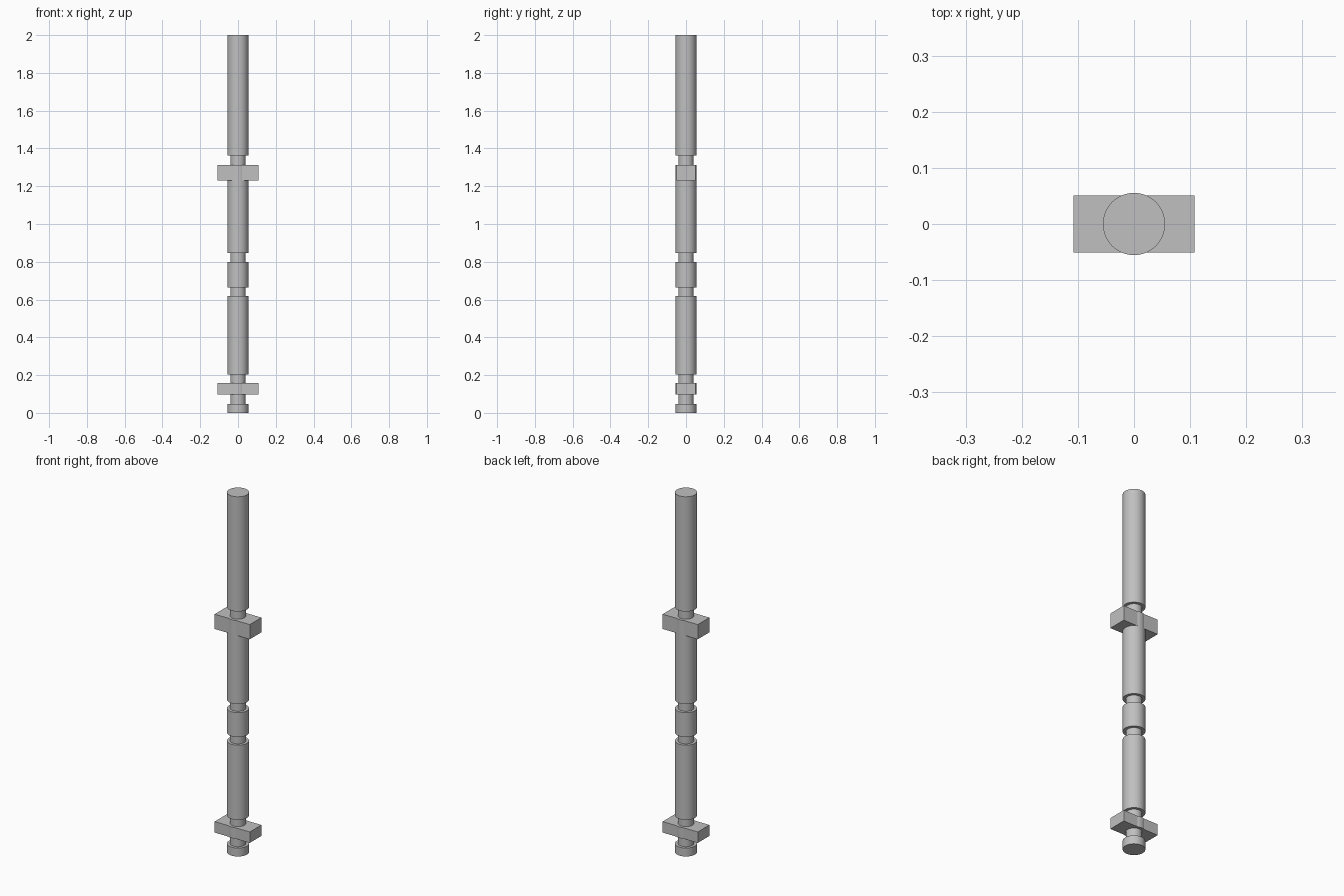
import bpy
import bmesh
import math

cube = bpy.data.objects.get("Cube")
if cube:
    bpy.data.objects.remove(cube, do_unlink=True)

R_LAND, R_GROOVE, SIDES = 0.0555, 0.04, 64
GROOVES = [(0.047, 0.098), (0.159, 0.204), (0.619, 0.664),
           (0.80, 0.847), (1.312, 1.362)]

steel = bpy.data.materials.new("plain grey")
steel.use_nodes = True
GREY = (0.53, 0.53, 0.53, 1)
steel.diffuse_color = GREY
steel.node_tree.nodes["Principled BSDF"].inputs["Base Color"].default_value = GREY


def add_object(name, bm):
    bmesh.ops.recalc_face_normals(bm, faces=bm.faces)
    mesh = bpy.data.meshes.new(name)
    bm.to_mesh(mesh)
    bm.free()
    mesh.materials.append(steel)
    obj = bpy.data.objects.new(name, mesh)
    bpy.context.collection.objects.link(obj)
    return obj


# Turned shaft: one stepped profile swept around z
profile = [(R_LAND, 0)]
for low, high in GROOVES:
    profile += [(R_LAND, low), (R_GROOVE, low), (R_GROOVE, high), (R_LAND, high)]
profile.append((R_LAND, 2))

bm = bmesh.new()
rings = []
for r, z in profile:
    angles = [2 * math.pi * i / SIDES for i in range(SIDES)]
    rings.append([bm.verts.new((r * math.cos(a), r * math.sin(a), z)) for a in angles])
for a, b in zip(rings, rings[1:]):
    for i in range(SIDES):
        j = (i + 1) % SIDES
        bm.faces.new((a[i], a[j], b[j], b[i]))
bm.faces.new(rings[0][::-1])
bm.faces.new(rings[-1])
shaft = add_object("grooved_shaft", bm)
bpy.ops.object.select_all(action="DESELECT")
shaft.select_set(True)
bpy.context.view_layer.objects.active = shaft
bpy.ops.object.shade_smooth_by_angle(angle=math.radians(30))


# Cross blocks, each filling the land between two grooves
def block(name, low, high):
    bm = bmesh.new()
    bmesh.ops.create_cube(bm, size=1)
    for v in bm.verts:
        v.co.x *= 0.216
        v.co.y *= 0.102
        v.co.z = high if v.co.z > 0 else low
    add_object(name, bm)


block("lower_cross_block", 0.098, 0.159)
block("upper_cross_block", 1.23, 1.312)
